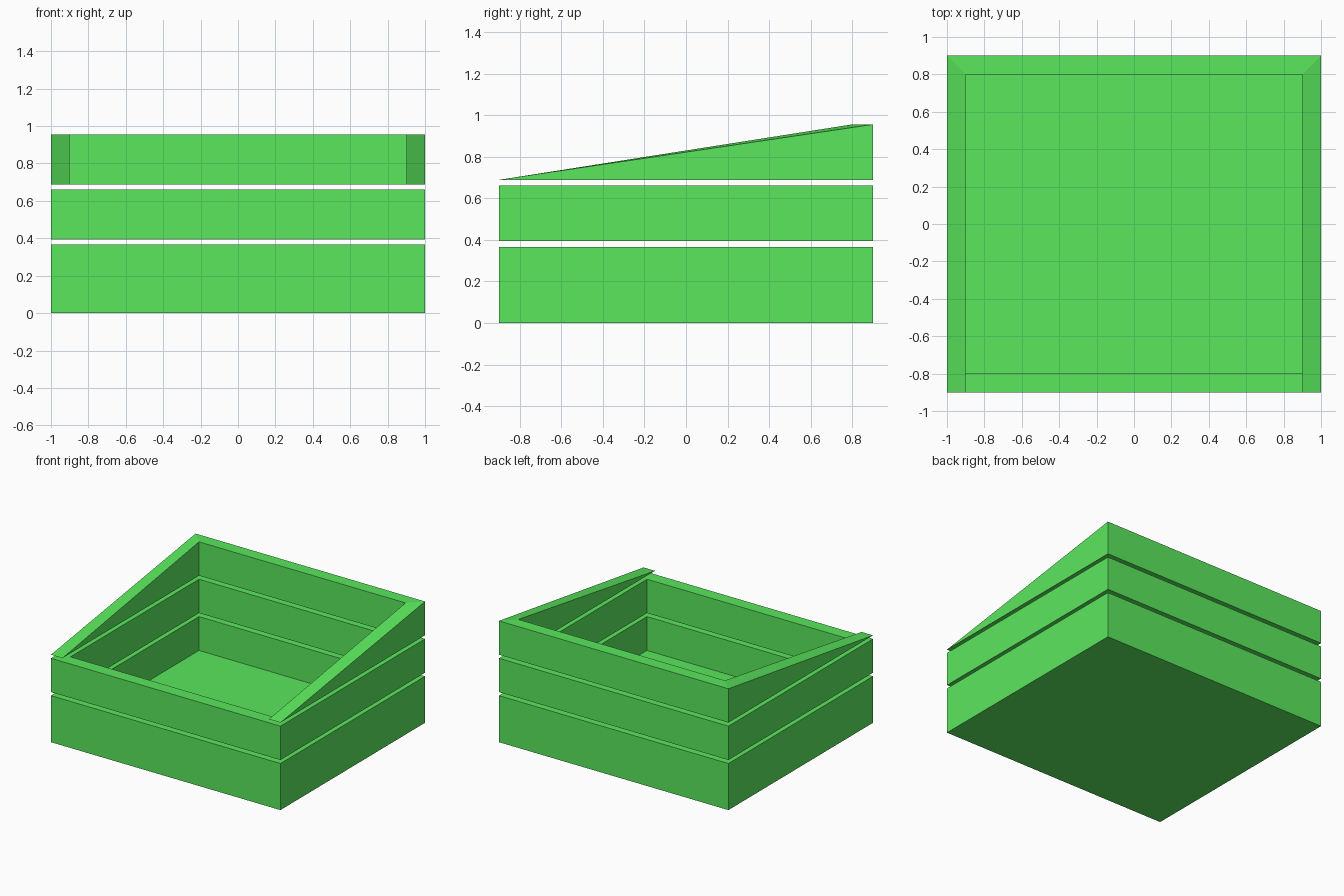
import bpy
import bmesh

cube = bpy.data.objects.get("Cube")
if cube:
    bpy.data.objects.remove(cube, do_unlink=True)

HALF_X, HALF_Y, WALL = 1.0, 0.9, 0.1
FLOOR, HEIGHT, GAP = 0.1, 0.2667, 0.0278

green = bpy.data.materials.new("bright green")
green.use_nodes = True
colour = (0.102, 0.8, 0.108, 1)
green.diffuse_color = colour
green.node_tree.nodes["Principled BSDF"].inputs["Base Color"].default_value = colour


def loop(inset, z_front, z_back=None, front_inset=None):
    """Four corners of a rectangle, from front +x round the back to front -x."""
    z_back = z_front if z_back is None else z_back
    front_inset = inset if front_inset is None else front_inset
    x, back, front = HALF_X - inset, HALF_Y - inset, front_inset - HALF_Y
    return [(x, front, z_front), (x, back, z_back),
            (-x, back, z_back), (-x, front, z_front)]


def build(name, loops, closed_section=True, sides=4):
    """Join successive loops; an open section is capped at its two ends."""
    bm = bmesh.new()
    rows = [[bm.verts.new(p) for p in pts] for pts in loops]
    count = len(rows)
    for i in range(count if closed_section else count - 1):
        a, b = rows[i], rows[(i + 1) % count]
        for j in range(sides):
            k = (j + 1) % len(a)
            bm.faces.new((a[j], a[k], b[k], b[j]))
    if not closed_section:
        bm.faces.new(rows[0])
        bm.faces.new(rows[-1])
    bmesh.ops.remove_doubles(bm, verts=bm.verts, dist=0.0001)
    bmesh.ops.recalc_face_normals(bm, faces=bm.faces)
    mesh = bpy.data.meshes.new(name)
    bm.to_mesh(mesh)
    bm.free()
    mesh.materials.append(green)
    obj = bpy.data.objects.new(name, mesh)
    bpy.context.collection.objects.link(obj)


# Bottom tray with a solid floor
rim = FLOOR + HEIGHT
build("bottom_tray", [loop(0, 0), loop(0, rim), loop(WALL, rim), loop(WALL, FLOOR)],
      closed_section=False)

# Middle frame, open above and below
low = rim + GAP
high = low + HEIGHT
build("middle_frame", [loop(0, low), loop(0, high), loop(WALL, high), loop(WALL, low)])

# Sloping top frame, tapering to nothing at its open front
low = high + GAP
high = low + HEIGHT
build("sloping_top_frame",
      [loop(0, low), loop(0, low, high),
       loop(WALL, low, high, front_inset=0), loop(WALL, low, front_inset=0)],
      sides=3)
